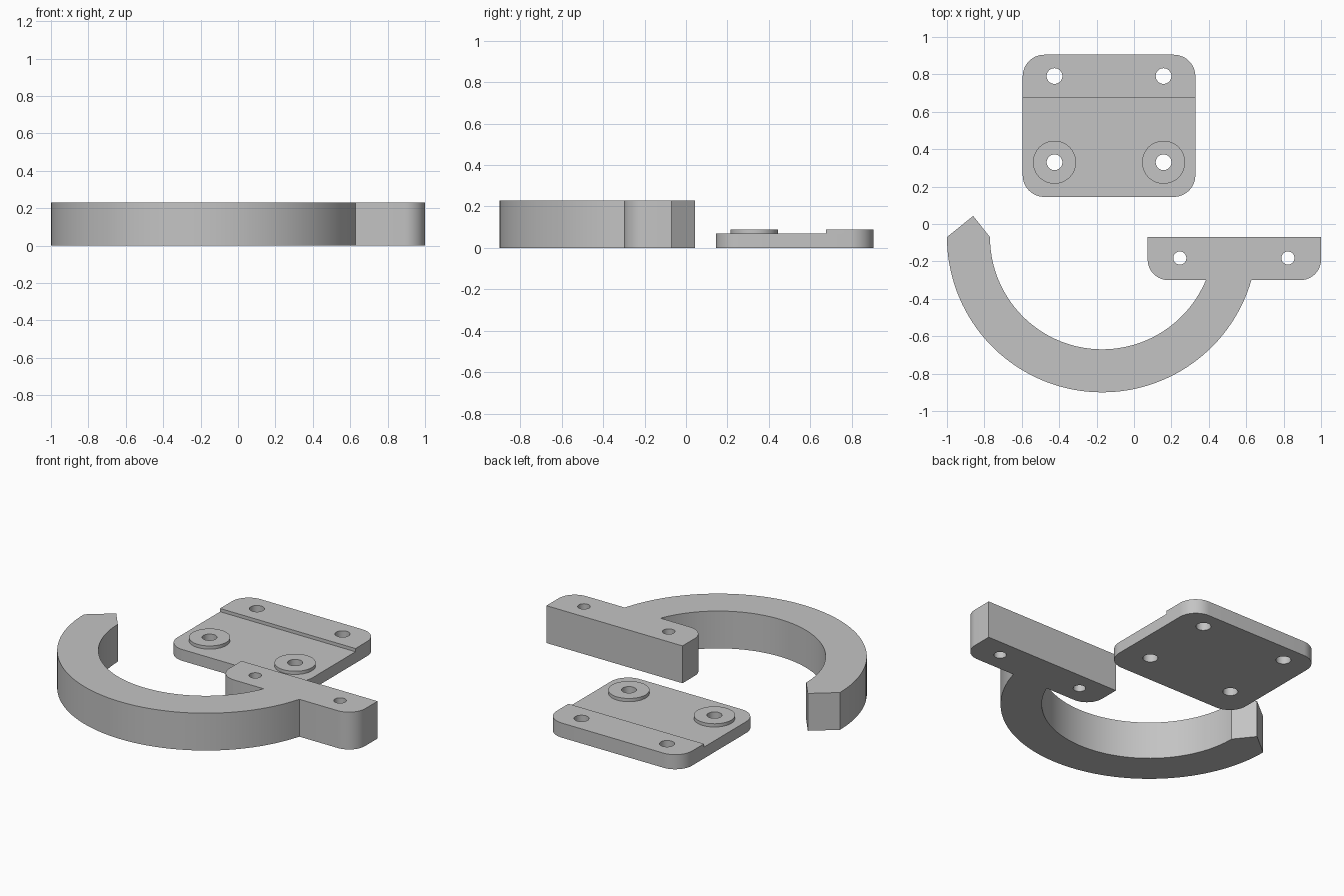
import bpy, bmesh
from math import pi, sin, cos, asin, sqrt

if "Cube" in bpy.data.objects:
    bpy.data.objects.remove(bpy.data.objects["Cube"])

grey = bpy.data.materials.new("light_grey")
grey.diffuse_color = (0.55, 0.55, 0.55, 1)
grey.use_nodes = True
grey.node_tree.nodes["Principled BSDF"].inputs["Base Color"].default_value = grey.diffuse_color


def arc(cx, cy, r, a0, a1, n):
    return [(cx + r * cos(a0 + (a1 - a0) * i / n), cy + r * sin(a0 + (a1 - a0) * i / n))
            for i in range(n + 1)]


def circle(cx, cy, r, n=40):
    return arc(cx, cy, r, 0, 2 * pi, n)[:-1]


def extrude_outline(name, loops, z0, z1):
    """Extrude a flat outline (first loop) with holes (other loops)."""
    curve = bpy.data.curves.new(name, 'CURVE')
    curve.dimensions = '2D'
    curve.fill_mode = 'BOTH'
    curve.extrude = (z1 - z0) / 2
    for loop in loops:
        spline = curve.splines.new('POLY')
        spline.points.add(len(loop) - 1)
        for point, (x, y) in zip(spline.points, loop):
            point.co = (x, y, 0, 1)
        spline.use_cyclic_u = True
    temp = bpy.data.objects.new(name + "_outline", curve)
    bpy.context.collection.objects.link(temp)
    mesh = bpy.data.meshes.new_from_object(temp.evaluated_get(bpy.context.evaluated_depsgraph_get()))
    bpy.data.objects.remove(temp)
    bm = bmesh.new()
    bm.from_mesh(mesh)
    bmesh.ops.remove_doubles(bm, verts=bm.verts, dist=1e-5)
    bmesh.ops.translate(bm, verts=bm.verts, vec=(0, 0, (z0 + z1) / 2))
    bmesh.ops.recalc_face_normals(bm, faces=bm.faces)
    bm.to_mesh(mesh)
    bm.free()
    mesh.name = name
    mesh.materials.clear()
    mesh.materials.append(grey)
    obj = bpy.data.objects.new(name, mesh)
    bpy.context.collection.objects.link(obj)
    bpy.ops.object.select_all(action='DESELECT')
    obj.select_set(True)
    bpy.context.view_layer.objects.active = obj
    bpy.ops.object.shade_smooth_by_angle(angle=pi / 6)
    return obj


# Hook: curved arm with pointed tip, joined to a mounting flange
CX, CY, R_OUT, R_IN = -0.17, -0.07, 0.83, 0.60
LOW, HIGH, LEFT, RIGHT, FR = -0.30, -0.07, 0.073, 1.0, 0.11
drop = CY - LOW
hook = arc(CX, CY, R_OUT, -pi, -asin(drop / R_OUT), 64)
hook += arc(RIGHT - FR, LOW + FR, FR, -pi / 2, 0, 12)
hook += [(RIGHT, HIGH), (LEFT, HIGH)]
hook += arc(LEFT + FR, LOW + FR, FR, pi, 1.5 * pi, 12)
hook += arc(CX, CY, R_IN, -asin(drop / R_IN), -pi, 64)
hook += [(-0.86, 0.043)]
extrude_outline("hook", [hook, circle(0.245, -0.182, 0.035), circle(0.823, -0.182, 0.035)], 0, 0.23)

# Backing plate: rounded base, raised rear step and two round bosses
X0, X1, Y0, Y1, PR, STEP = -0.595, 0.328, 0.145, 0.905, 0.115, 0.675
THICK, TOP, HOLE = 0.07, 0.09, 0.042
front = arc(X0 + PR, Y0 + PR, PR, pi, 1.5 * pi, 12) + arc(X1 - PR, Y0 + PR, PR, -pi / 2, 0, 12)
rear = arc(X1 - PR, Y1 - PR, PR, 0, pi / 2, 12) + arc(X0 + PR, Y1 - PR, PR, pi / 2, pi, 12)
hole_x = (-0.425, 0.158)
rear_holes = [circle(x, 0.791, HOLE) for x in hole_x]
front_holes = [circle(x, 0.33, HOLE) for x in hole_x]
extrude_outline("plate_base", [front + rear] + rear_holes + front_holes, 0, THICK)
extrude_outline("plate_step", [[(X0, STEP), (X1, STEP)] + rear] + rear_holes, THICK, TOP)
for side, x, hole in zip(("left", "right"), hole_x, front_holes):
    extrude_outline("boss_" + side, [circle(x, 0.33, 0.115, 48), hole], THICK, TOP)
